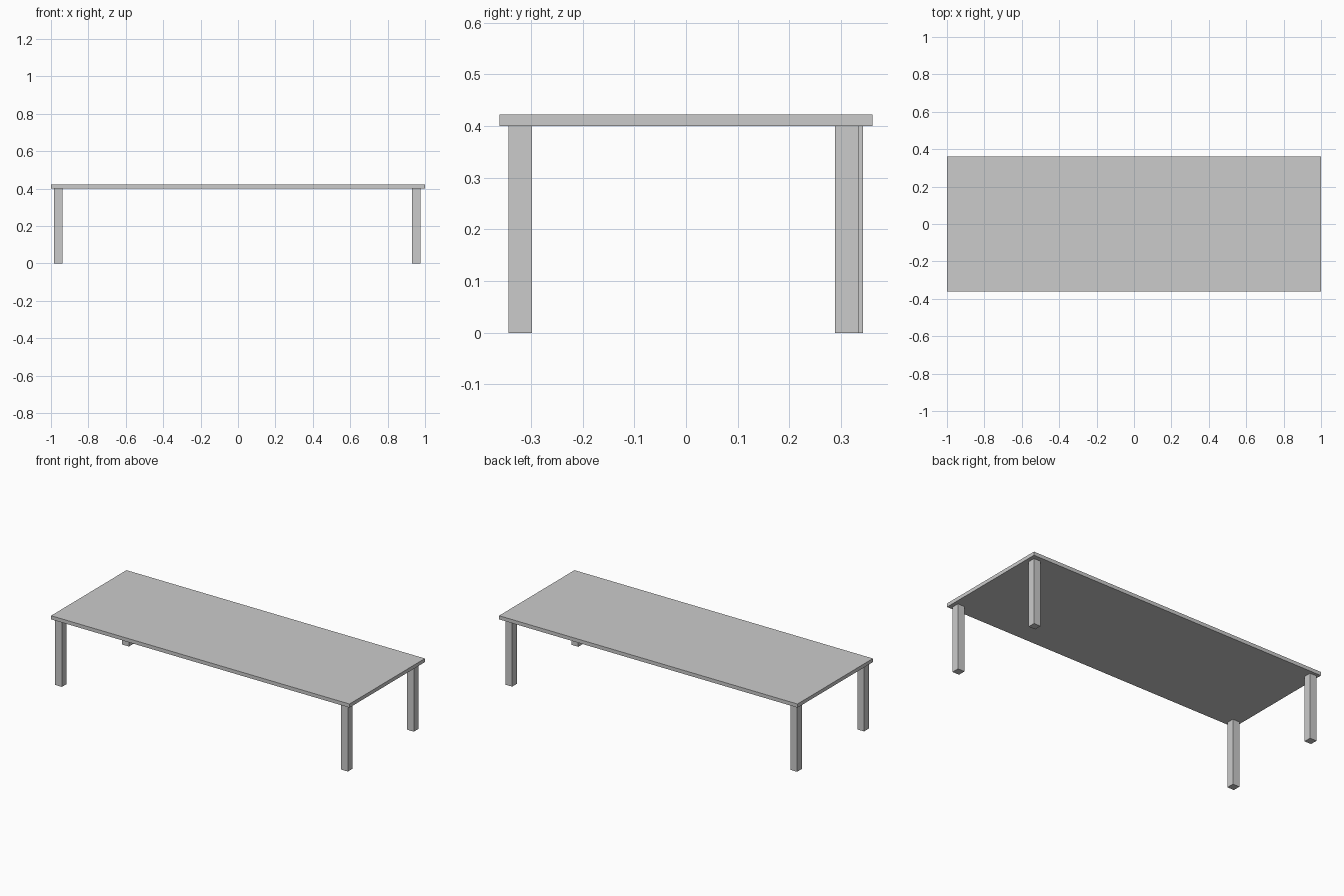
import bpy

if "Cube" in bpy.data.objects:
    bpy.data.objects.remove(bpy.data.objects["Cube"])


def box(name, lo, hi):
    size = [b - a for a, b in zip(lo, hi)]
    mid = [(a + b) / 2 for a, b in zip(lo, hi)]
    bpy.ops.mesh.primitive_cube_add(size=1, location=mid)
    ob = bpy.context.object
    ob.name = name
    ob.scale = size
    bpy.ops.object.transform_apply(location=False, rotation=False, scale=True)
    return ob


LEG = 0.045      # square leg section
LEG_H = 0.40
TOP_Z = 0.422

# Thin rectangular top
box("table_top", (-1, -0.361, LEG_H), (1, 0.361, TOP_Z))

# Four square legs (centres; the back right leg sits slightly further in)
legs = {
    "front_left_leg": (-0.962, -0.321),
    "front_right_leg": (0.954, -0.321),
    "back_left_leg": (-0.962, 0.320),
    "back_right_leg": (0.954, 0.311),
}
for name, (x, y) in legs.items():
    h = LEG / 2
    box(name, (x - h, y - h, 0), (x + h, y + h, LEG_H))
